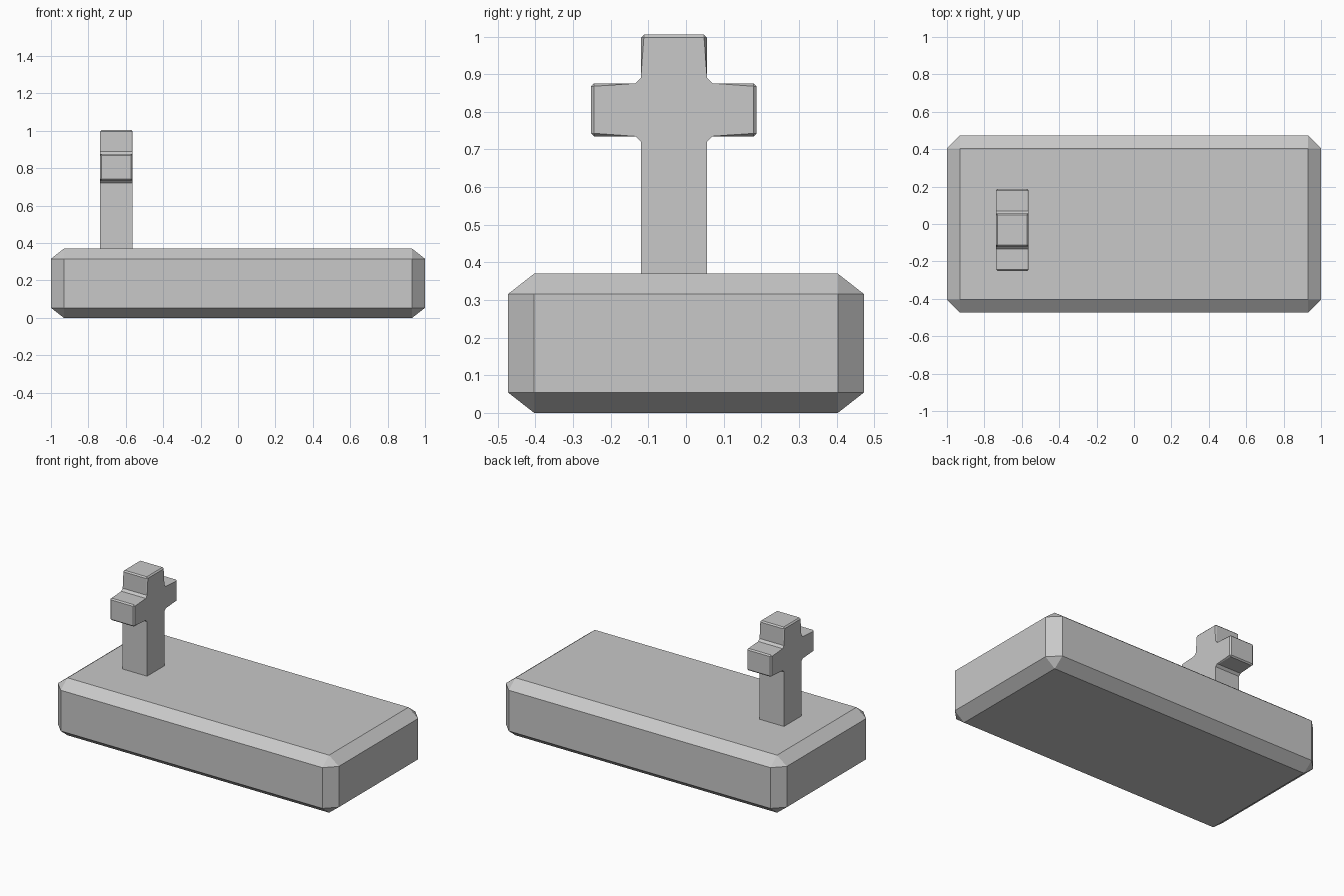
import bpy
import bmesh

cube = bpy.data.objects.get("Cube")
if cube:
    bpy.data.objects.remove(cube, do_unlink=True)

stone = bpy.data.materials.new("grey stone")
stone.use_nodes = True
GREY = (0.58, 0.58, 0.58, 1)
stone.diffuse_color = GREY
stone.node_tree.nodes["Principled BSDF"].inputs["Base Color"].default_value = GREY


def finish(bm, name):
    bmesh.ops.recalc_face_normals(bm, faces=bm.faces[:])
    mesh = bpy.data.meshes.new(name)
    bm.to_mesh(mesh)
    bm.free()
    mesh.materials.append(stone)
    obj = bpy.data.objects.new(name, mesh)
    bpy.context.collection.objects.link(obj)
    return obj


# Grave slab: chamfered block, slightly flattened so the chamfer is shallower in z
FLAT = 0.78
HEIGHT = 0.37
bm = bmesh.new()
bmesh.ops.create_cube(bm, size=1)
bmesh.ops.scale(bm, vec=(2, 0.945, HEIGHT / FLAT), verts=bm.verts[:])
bmesh.ops.bevel(bm, geom=bm.edges[:], offset=0.069, offset_type='OFFSET',
                segments=1, profile=0.5, affect='EDGES')
bmesh.ops.scale(bm, vec=(1, 1, FLAT), verts=bm.verts[:])
bmesh.ops.translate(bm, vec=(0, 0, HEIGHT / 2), verts=bm.verts[:])
finish(bm, "slab")

# Cross: half outline mirrored about the shaft centre, extruded along x
MID_Y, SHAFT, ARM, FILLET = -0.032, 0.088, 0.22, 0.014
ARM_LOW, ARM_HIGH, TOP = 0.735, 0.876, 1.005
half = [(SHAFT, HEIGHT - 0.01), (SHAFT, ARM_LOW - FILLET),
        (SHAFT + FILLET, ARM_LOW), (ARM, ARM_LOW), (ARM, ARM_HIGH),
        (SHAFT + FILLET, ARM_HIGH), (SHAFT, ARM_HIGH + FILLET), (SHAFT, TOP)]
outline = half + [(-y, z) for y, z in reversed(half)]

bm = bmesh.new()
face = bm.faces.new([bm.verts.new((-0.737, MID_Y + y, z)) for y, z in outline])
grown = bmesh.ops.extrude_face_region(bm, geom=[face])
bmesh.ops.translate(bm, vec=(0.174, 0, 0),
                    verts=[v for v in grown["geom"] if isinstance(v, bmesh.types.BMVert)])
bmesh.ops.recalc_face_normals(bm, faces=bm.faces[:])


def on_tip(vert):
    return abs(vert.co.y - MID_Y) > ARM - 0.01 or vert.co.z > TOP - 0.01


# Only the arm and head edges are softened; the shaft stays sharp
tips = [e for e in bm.edges if any(on_tip(v) for v in e.verts)]
bmesh.ops.bevel(bm, geom=tips, offset=0.008, offset_type='OFFSET',
                segments=1, profile=0.5, affect='EDGES')
finish(bm, "cross")
